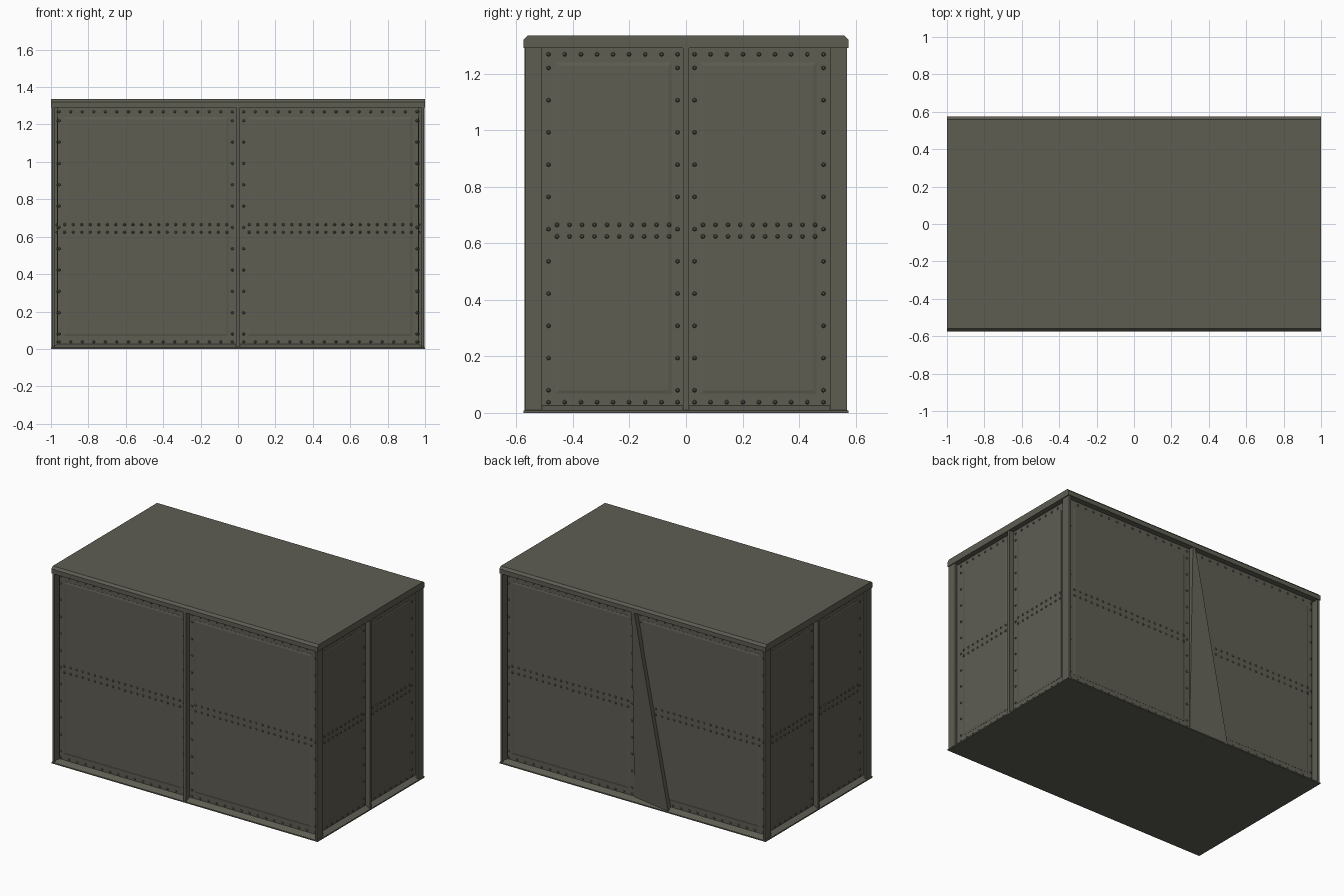
import bpy, bmesh, math
from mathutils import Matrix, Vector

if "Cube" in bpy.data.objects:
    bpy.data.objects.remove(bpy.data.objects["Cube"])

HX, HY, H = 1.0, 0.574, 1.335      # outer half sizes and height
PX, PY = 0.965, 0.536              # recessed wall planes
ROOF = 1.29                        # underside of roof slab

olive = bpy.data.materials.new("olive grey metal")
olive.diffuse_color = (0.112, 0.109, 0.086, 1)
olive.use_nodes = True
olive.node_tree.nodes["Principled BSDF"].inputs["Base Color"].default_value = olive.diffuse_color


def finish(name, bm):
    bmesh.ops.recalc_face_normals(bm, faces=bm.faces)
    me = bpy.data.meshes.new(name)
    bm.to_mesh(me)
    bm.free()
    me.materials.append(olive)
    ob = bpy.data.objects.new(name, me)
    bpy.context.collection.objects.link(ob)
    return ob


def add_box(bm, lo, hi):
    lo, hi = Vector(lo), Vector(hi)
    m = Matrix.Translation((lo + hi) / 2) @ Matrix.Diagonal((*(hi - lo), 1))
    bmesh.ops.create_cube(bm, size=1, matrix=m)


def add_loft(bm, rings):
    """Closed solid through a stack of equal-length point rings."""
    vs = [[bm.verts.new(p) for p in r] for r in rings]
    n = len(vs[0])
    for a, b in zip(vs, vs[1:]):
        for i in range(n):
            j = (i + 1) % n
            bm.faces.new((a[i], a[j], b[j], b[i]))
    bm.faces.new(vs[0])
    bm.faces.new(vs[-1])


def rect(x, y, z):
    return [(-x, -y, z), (x, -y, z), (x, y, z), (-x, y, z)]


# inner body
bm = bmesh.new()
add_box(bm, (-PX, -PY, 0.005), (PX, PY, ROOF + 0.01))
finish("body", bm)

# roof slab with chamfered long edges
bm = bmesh.new()
prof = [(-HY, ROOF), (HY, ROOF), (HY, H - 0.015), (HY - 0.014, H),
        (-HY + 0.014, H), (-HY, H - 0.015)]
add_loft(bm, [[(x, y, z) for y, z in prof] for x in (-HX, HX)])
finish("roof", bm)

# floor tray with sloping rim
bm = bmesh.new()
add_loft(bm, [rect(HX, HY, 0), rect(HX, HY, 0.008), rect(PX, PY, 0.026)])
finish("floor_tray", bm)

# corner posts
bm = bmesh.new()
for sx in (-1, 1):
    for sy in (-1, 1):
        xs, ys = sorted((sx * 0.98, sx * (HX - 0.006))), sorted((sy * 0.51, sy * (HY - 0.004)))
        if xs[0] > 0:
            xs[0] = 0.95
        else:
            xs[1] = -0.95
        # L shaped post: thin front flange, wide side flange
        add_box(bm, (xs[0] if sx < 0 else 0.98, ys[0], 0.005),
                (xs[1] if sx > 0 else -0.98, ys[1], ROOF + 0.005))
finish("corner_posts", bm)

# middle battens on front, left and right
bm = bmesh.new()
add_box(bm, (-0.01, -HY + 0.003, 0.005), (0.01, -0.5, ROOF + 0.005))
for s in (-1, 1):
    add_box(bm, (min(s * 0.9, s * 0.997), -0.01, 0.005),
            (max(s * 0.9, s * 0.997), 0.01, ROOF + 0.005))
finish("middle_battens", bm)

# buckled back batten: slanted wedge running out towards the left
bm = bmesh.new()
yb = HY - 0.004
add_loft(bm, [[(0.01, PY - 0.01, 0.008), (0.01, PY + 0.003, 0.008),
               (-0.265, yb, 0.008), (-0.265, PY - 0.01, 0.008)],
              [(0.01, PY - 0.01, ROOF), (0.01, yb, ROOF),
               (-0.01, yb, ROOF), (-0.01, PY - 0.01, ROOF)]])
finish("back_batten", bm)

# wall frames: origin on wall plane, local x along wall, local z up, local -y out
walls = {
    "front": (Matrix.Translation((0, -PY, 0)), 0.98),
    "back": (Matrix.Translation((0, PY, 0)) @ Matrix.Rotation(math.pi, 4, 'Z'), 0.98),
    "right": (Matrix.Translation((PX, 0, 0)) @ Matrix.Rotation(math.pi / 2, 4, 'Z'), 0.51),
    "left": (Matrix.Translation((-PX, 0, 0)) @ Matrix.Rotation(-math.pi / 2, 4, 'Z'), 0.51),
}


def spread(a, b, step):
    n = max(1, round((b - a) / step))
    return [a + (b - a) * i / n for i in range(n + 1)]


for side, (mat, half) in walls.items():
    # slightly pillowed sheet panels inside the riveted border
    bm = bmesh.new()
    for s in (-1, 1):
        def ring(d, y):
            a, b = s * (0.05 + d), s * (half - 0.048 - d)
            z0, z1 = 0.068 + d, 1.24 - d
            return [(a, y, z0), (b, y, z0), (b, y, z1), (a, y, z1)]
        add_loft(bm, [ring(0, 0.002), ring(0, -0.001), ring(0.012, -0.004)])
    bm.transform(mat)
    finish(side + "_panels", bm)

    # rivets round each panel and in a double row across the middle
    bm = bmesh.new()
    for s in (-1, 1):
        a, b = 0.03, half - 0.024
        pts = [(x, z, 0) for x in (a, b) for z in spread(0.08, 1.22, 0.114)]
        pts += [(x, z, 0) for z in (0.038, 1.268) for x in spread(a, b, 0.06)]
        pts += [(x, z, 0.004) for z in (0.624, 0.665)
                for x in spread(a + 0.03, b - 0.03, 0.045)]
        for x, z, out in pts:
            m = (mat @ Matrix.Translation((s * x, -out - 0.002, z))
                 @ Matrix.Rotation(math.pi / 2, 4, 'X'))
            bmesh.ops.create_cone(bm, cap_ends=True, segments=6, radius1=0.009,
                                  radius2=0.004, depth=0.007, matrix=m)
    finish(side + "_rivets", bm)
